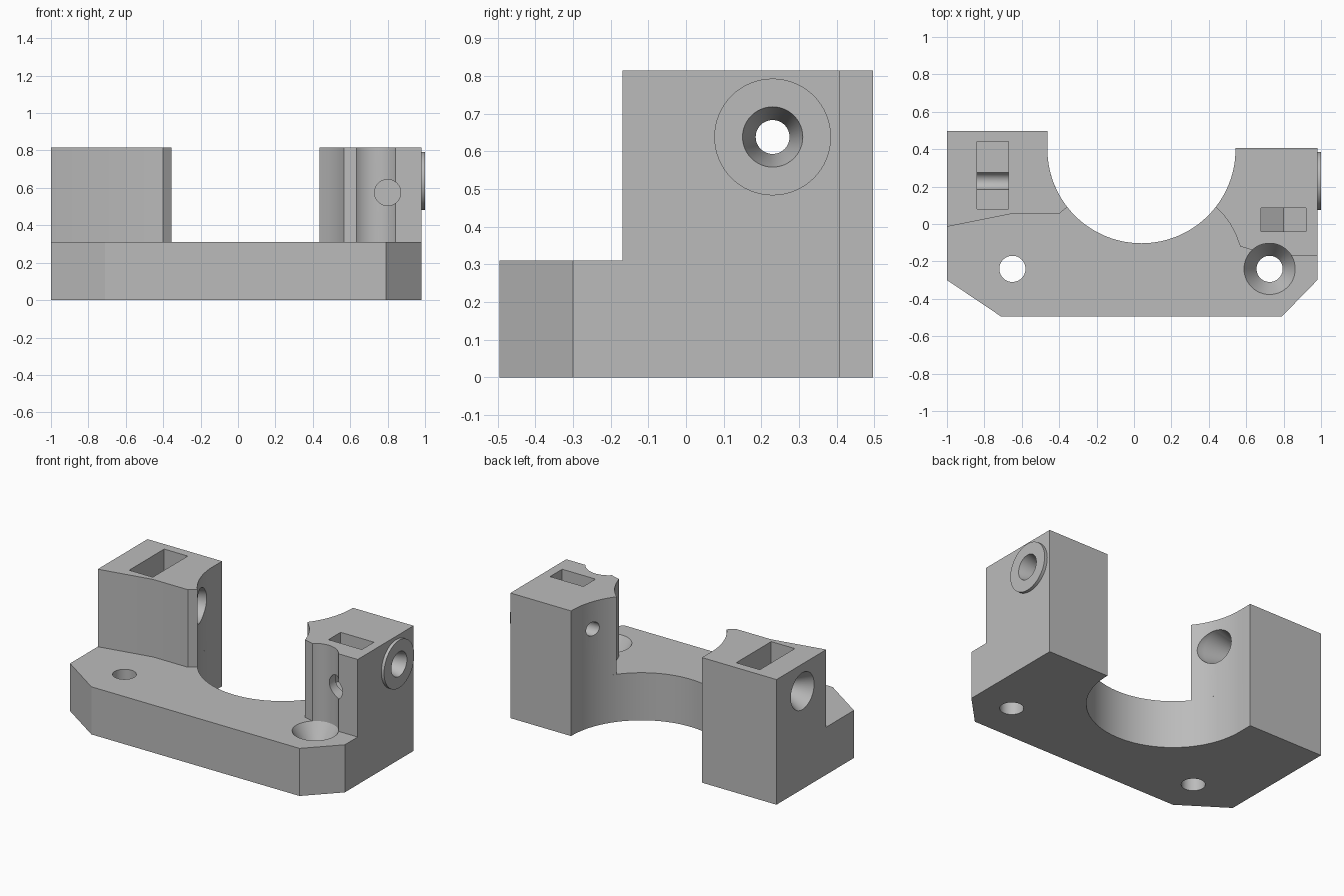
import bpy, bmesh
from math import cos, sin, radians, tau

cube = bpy.data.objects.get("Cube")
if cube:
    bpy.data.objects.remove(cube, do_unlink=True)

grey = bpy.data.materials.new("plain grey")
grey.use_nodes = True
grey.diffuse_color = (0.5, 0.5, 0.5, 1)
grey.node_tree.nodes["Principled BSDF"].inputs["Base Color"].default_value = (0.5, 0.5, 0.5, 1)

BASE_TOP, TOP = 0.31, 0.815
BORE_Y, BORE_Z = 0.23, 0.638


def place(axis, a, b, h):
    """Map section coordinates a, b and distance h along an axis to xyz."""
    return {"x": (h, a, b), "y": (a, h, b), "z": (a, b, h)}[axis]


def loft(name, rings):
    """Closed solid through a stack of matching rings."""
    bm = bmesh.new()
    loops = [[bm.verts.new(p) for p in ring] for ring in rings]
    n = len(loops[0])
    for low, high in zip(loops, loops[1:]):
        for i in range(n):
            j = (i + 1) % n
            bm.faces.new((low[i], low[j], high[j], high[i]))
    bm.faces.new(loops[0])
    bm.faces.new(loops[-1])
    bmesh.ops.recalc_face_normals(bm, faces=bm.faces)
    mesh = bpy.data.meshes.new(name)
    bm.to_mesh(mesh)
    bm.free()
    mesh.materials.append(grey)
    ob = bpy.data.objects.new(name, mesh)
    bpy.context.collection.objects.link(ob)
    return ob


def prism(name, points, low, high, axis="z"):
    return loft(name, [[place(axis, a, b, h) for a, b in points] for h in (low, high)])


def turned(name, axis, a, b, stations, sides=48):
    """Round solid from (distance along axis, radius) stations."""
    return loft(name, [[place(axis, a + r * cos(tau * i / sides), b + r * sin(tau * i / sides), h)
                        for i in range(sides)] for h, r in stations])


def saddle(start, end, steps):
    """Part of the round cradle between two angles in degrees."""
    angles = [radians(start + (end - start) * i / steps) for i in range(steps + 1)]
    return [(0.04 + 0.503 * cos(t), 0.4 + 0.503 * sin(t)) for t in angles]


def cut(ob, cutters):
    for c in cutters:
        c.hide_render = True
        mod = ob.modifiers.new("cut", "BOOLEAN")
        mod.operation = "DIFFERENCE"
        mod.solver = "EXACT"
        mod.object = c
    bpy.context.view_layer.update()
    evaluated = ob.evaluated_get(bpy.context.evaluated_depsgraph_get())
    mesh = bpy.data.meshes.new_from_object(evaluated)
    ob.modifiers.clear()
    ob.data = mesh
    for c in cutters:
        bpy.data.objects.remove(c, do_unlink=True)


# Base plate with chamfered front corners and round cradle
base = prism("base_plate",
             [(-1, 0.497), (-1, -0.3), (-0.71, -0.495), (0.79, -0.495), (0.98, -0.3),
              (0.98, 0.407), (0.543, 0.407)] + saddle(0, -180, 72) + [(-0.463, 0.497)],
             0, BASE_TOP)
cut(base, [
    turned("plain_hole", "z", -0.65, -0.24, [(-0.1, 0.07), (0.5, 0.07)]),
    turned("countersunk_hole", "z", 0.725, -0.24,
           [(-0.1, 0.07), (0.2, 0.07), (BASE_TOP, 0.137), (0.4, 0.137)]),
])

# Right-hand block (model's right) with slot and cross bore
right_block = prism("right_block",
                    [(-1, 0.497), (-1, -0.015), (-0.65, 0.055), (-0.4, 0.055)]
                    + saddle(-142, -180, 16) + [(-0.463, 0.497)], BASE_TOP, TOP)
cut(right_block, [
    turned("right_bore", "x", BORE_Y, BORE_Z,
           [(-1.1, 0.12), (-1, 0.12), (-0.87, 0.045), (-0.66, 0.045), (-0.43, 0.11), (-0.3, 0.11)]),
    prism("right_slot", [(-0.84, 0.08), (-0.67, 0.08), (-0.67, 0.44), (-0.84, 0.44)],
          BORE_Z - 0.006, 1),
])

# Left-hand block with screw relief, nut slot, front hole and cross bore
left_block = prism("left_block",
                   [(0.98, 0.407), (0.543, 0.407)] + saddle(0, -38, 16)
                   + [(0.48, 0.047), (0.515, 0), (0.544, -0.056), (0.568, -0.12),
                      (0.635, -0.14), (0.7, -0.168), (0.98, -0.168)], BASE_TOP, TOP)


def left_bore():
    return turned("left_bore", "x", BORE_Y, BORE_Z,
                  [(0.3, 0.045), (0.86, 0.045), (1, 0.08), (1.1, 0.08)])


cut(left_block, [
    turned("screw_relief", "z", 0.725, -0.24, [(0.2, 0.137), (1, 0.137)]),
    prism("nut_slot", [(0.68, 1), (0.68, 0.505), (0.8, 0.436), (0.92, 0.505), (0.92, 1)],
          -0.04, 0.085, "y"),
    turned("front_hole", "y", 0.8, 0.575, [(-0.4, 0.07), (0.02, 0.07)]),
    left_bore(),
])

# Raised ring around the bore
boss = turned("bore_ring", "x", BORE_Y, BORE_Z, [(0.98, 0.155), (1, 0.155)], 64)
cut(boss, [left_bore()])

# Smooth the round walls and keep the edges sharp
bpy.ops.object.select_all(action="DESELECT")
for part in (base, right_block, left_block, boss):
    part.select_set(True)
bpy.context.view_layer.objects.active = base
bpy.ops.object.shade_smooth_by_angle(angle=radians(20))
